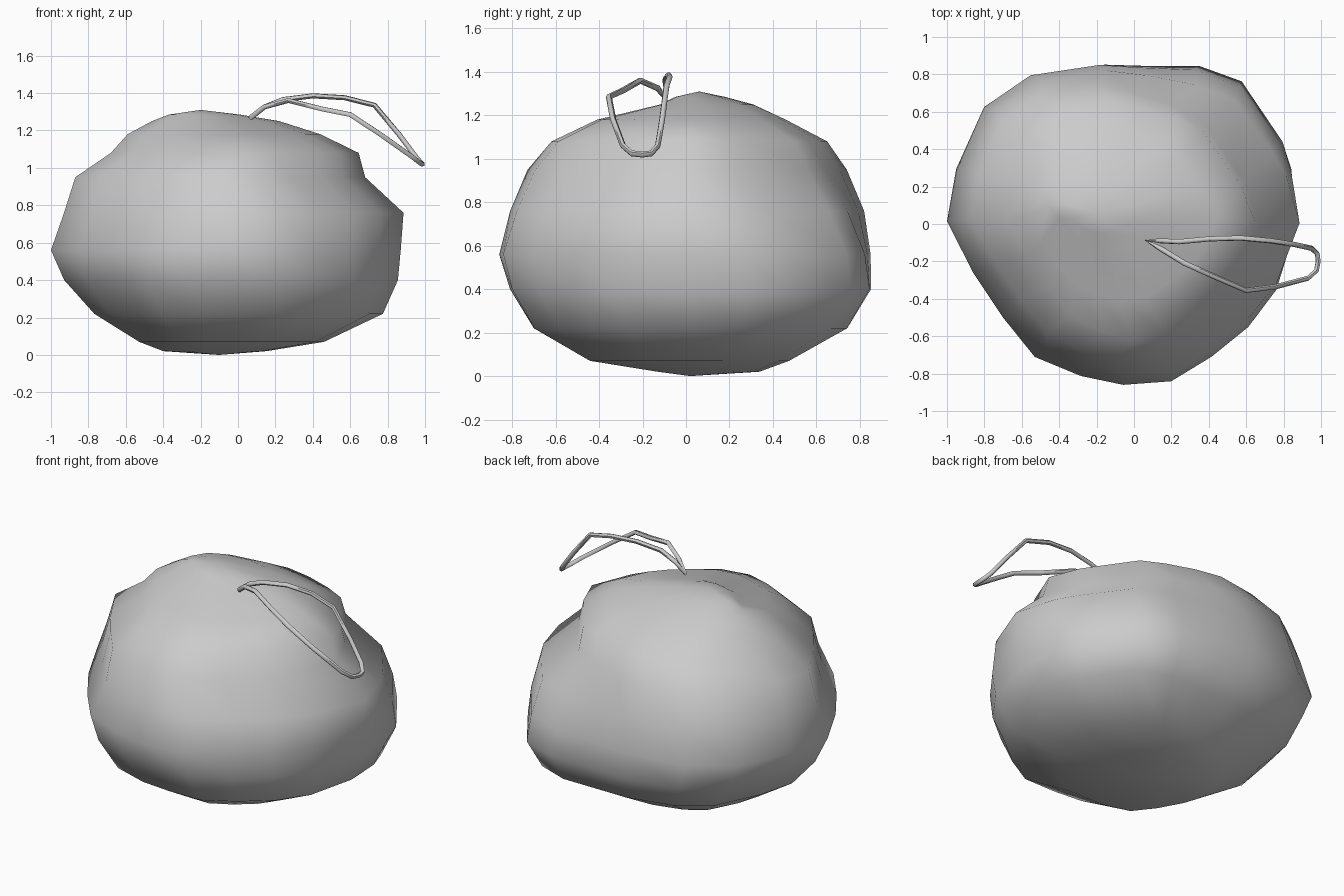
import bpy, bmesh, math

cube = bpy.data.objects.get("Cube")
if cube:
    bpy.data.objects.remove(cube, do_unlink=True)

grey = bpy.data.materials.new("soft grey")
grey.use_nodes = True
COLOUR = (0.6, 0.6, 0.6, 1)
grey.diffuse_color = COLOUR
grey.node_tree.nodes["Principled BSDF"].inputs["Base Color"].default_value = COLOUR


def finish(obj, angle):
    """Give the part its material and smooth shading."""
    obj.data.materials.append(grey)
    bpy.ops.object.select_all(action='DESELECT')
    obj.select_set(True)
    bpy.context.view_layer.objects.active = obj
    bpy.ops.object.shade_smooth_by_angle(angle=math.radians(angle))


# Sack outline seen from above, walked once around
outline = [(-1, .02), (-.95, .3), (-.8, .63), (-.55, .8), (-.18, .855),
           (.05, .845), (.35, .845), (.59, .76), (.82, .43), (.87, .28),
           (.885, 0), (.78, -.35), (.63, -.55), (.43, -.71), (.21, -.84),
           (-.05, -.855), (-.28, -.81), (-.53, -.71), (-.7, -.5), (-.86, -.26)]

# Each level: height, left and right limits, front and back limits
levels = [(.02, -.4, .15, -.13, .34), (.07, -.53, .46, -.44, .48),
          (.22, -.77, .775, -.7, .75), (.4, -.93, .855, -.81, .855),
          (.56, -1, .87, -.86, .85), (.76, -.93, .885, -.81, .82),
          (.95, -.87, .68, -.73, .74), (1.08, -.68, .645, -.62, .65),
          (1.18, -.59, .44, -.41, .46), (1.25, -.46, .22, -.12, .31),
          (1.285, -.37, .01, -.05, .18)]

# Swell (+) or slack (-) of each diagonal corner, near the base and the crown
corners = {(True, True): (0, -.15), (False, True): (-.06, 0),
           (False, False): (.1, -.05), (True, False): (.04, -.06)}


def corner_scale(a, b, z):
    """Radius factor for a point at a, b in the unit box of its level."""
    low, high = corners[a > 0, b > 0]
    gain = low * min(1, max(0, (.5 - z) / .4)) + high * min(1, max(0, (z - .5) / .4))
    return 1 + gain * min(1, 2 * abs(a * b))


def build_sack():
    bm = bmesh.new()
    rings = []
    for z, x0, x1, y0, y1 in levels:
        ring = []
        for px, py in outline:
            a = (px + .0575) / .9425
            b = py / .855
            s = corner_scale(a, b, z)
            ring.append(bm.verts.new(((x0 + x1) / 2 + s * a * (x1 - x0) / 2,
                                      (y0 + y1) / 2 + s * b * (y1 - y0) / 2, z)))
        rings.append(ring)
    n = len(outline)
    for low, high in zip(rings, rings[1:]):
        for i in range(n):
            j = (i + 1) % n
            bm.faces.new((low[i], low[j], high[j], high[i]))
    # Close the base and crown with shallow fans
    for ring, centre in ((rings[0], (-.1, .02, 0)), (rings[-1], (-.2, .06, 1.31))):
        pole = bm.verts.new(centre)
        for i in range(n):
            bm.faces.new((ring[i], ring[(i + 1) % n], pole))
    bmesh.ops.recalc_face_normals(bm, faces=bm.faces)
    mesh = bpy.data.meshes.new("sack_body")
    bm.to_mesh(mesh)
    bm.free()
    obj = bpy.data.objects.new("sack_body", mesh)
    bpy.context.collection.objects.link(obj)
    finish(obj, 80)


def build_cord():
    # Drooping loop of cord tied at the crown
    path = [(.07, -.09, 1.27), (.14, -.09, 1.325), (.24, -.095, 1.365),
            (.4, -.08, 1.385), (.57, -.075, 1.375), (.73, -.09, 1.335),
            (.86, -.11, 1.18), (.95, -.13, 1.06), (.98, -.16, 1.025),
            (.985, -.2, 1.02), (.975, -.25, 1.025), (.93, -.29, 1.06),
            (.76, -.335, 1.18), (.6, -.355, 1.285), (.45, -.29, 1.315),
            (.27, -.21, 1.36), (.14, -.13, 1.325)]
    curve = bpy.data.curves.new("cord_loop", 'CURVE')
    curve.dimensions = '3D'
    curve.bevel_depth = .014
    curve.bevel_resolution = 1
    spline = curve.splines.new('POLY')
    spline.points.add(len(path) - 1)
    for point, co in zip(spline.points, path):
        point.co = (*co, 1)
    spline.use_cyclic_u = True
    obj = bpy.data.objects.new("cord_loop", curve)
    bpy.context.collection.objects.link(obj)
    bpy.ops.object.select_all(action='DESELECT')
    obj.select_set(True)
    bpy.context.view_layer.objects.active = obj
    bpy.ops.object.convert(target='MESH')
    finish(bpy.context.object, 60)


build_sack()
build_cord()
